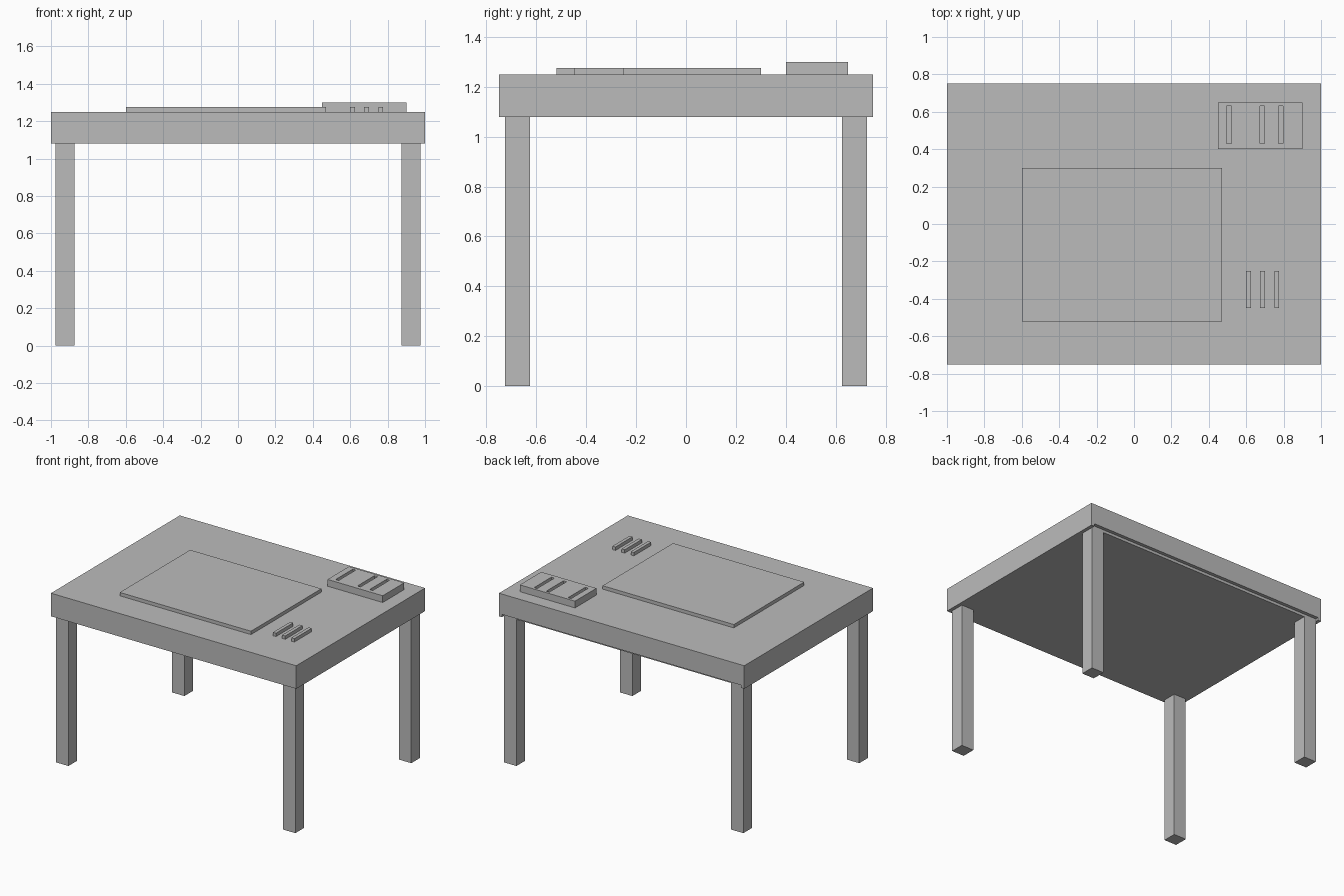
import bpy

default = bpy.data.objects.get("Cube")
if default:
    bpy.data.objects.remove(default, do_unlink=True)

grey = bpy.data.materials.new("plain grey")
grey.use_nodes = True
colour = (0.5, 0.5, 0.5, 1)
grey.diffuse_color = colour
grey.node_tree.nodes["Principled BSDF"].inputs["Base Color"].default_value = colour

FLOOR, TOP = 1.08, 1.25


def box(name, x, y, z):
    """Flat-faced box given as (low, high) extents on each axis."""
    bpy.ops.mesh.primitive_cube_add(size=1)
    ob = bpy.context.object
    ob.name = name
    for v in ob.data.vertices:
        for i, (low, high) in enumerate((x, y, z)):
            v.co[i] = low if v.co[i] < 0 else high
    ob.data.materials.append(grey)
    return ob


def cut(target, x, y, z):
    """Remove a box-shaped volume from the target."""
    cutter = box("cutter", x, y, z)
    cutter.hide_render = True
    mod = target.modifiers.new("cut", "BOOLEAN")
    mod.object = cutter
    mod.solver = "EXACT"
    bpy.context.view_layer.objects.active = target
    bpy.ops.object.modifier_apply(modifier=mod.name)
    bpy.data.objects.remove(cutter, do_unlink=True)


# Thick desktop with a shallow rebate under its back edge
desktop = box("desktop", (-1, 1), (-0.75, 0.75), (FLOOR, TOP))
cut(desktop, (-0.975, 0.975), (0.725, 0.8), (1.0, 1.1))

# Four square legs
for sx, side in ((-1, "right"), (1, "left")):
    for sy, end in ((-1, "front"), (1, "back")):
        box(f"{end}_{side}_leg", sorted((sx * 0.875, sx * 0.975)),
            sorted((sy * 0.625, sy * 0.725)), (0, FLOOR))

# Drawing board lying on the desktop
box("drawing_board", (-0.6, 0.47), (-0.52, 0.3), (TOP, 1.275))

# Pencil tray with three slots
tray = box("pencil_tray", (0.45, 0.9), (0.4, 0.65), (TOP, 1.3))
for x in (0.495, 0.673, 0.772):
    cut(tray, (x, x + 0.025), (0.43, 0.63), (1.275, 1.35))

# Three loose pencils
for i in range(3):
    x = 0.6 + 0.075 * i
    box(f"pencil_{i + 1}", (x, x + 0.025), (-0.45, -0.25), (TOP, 1.275))
